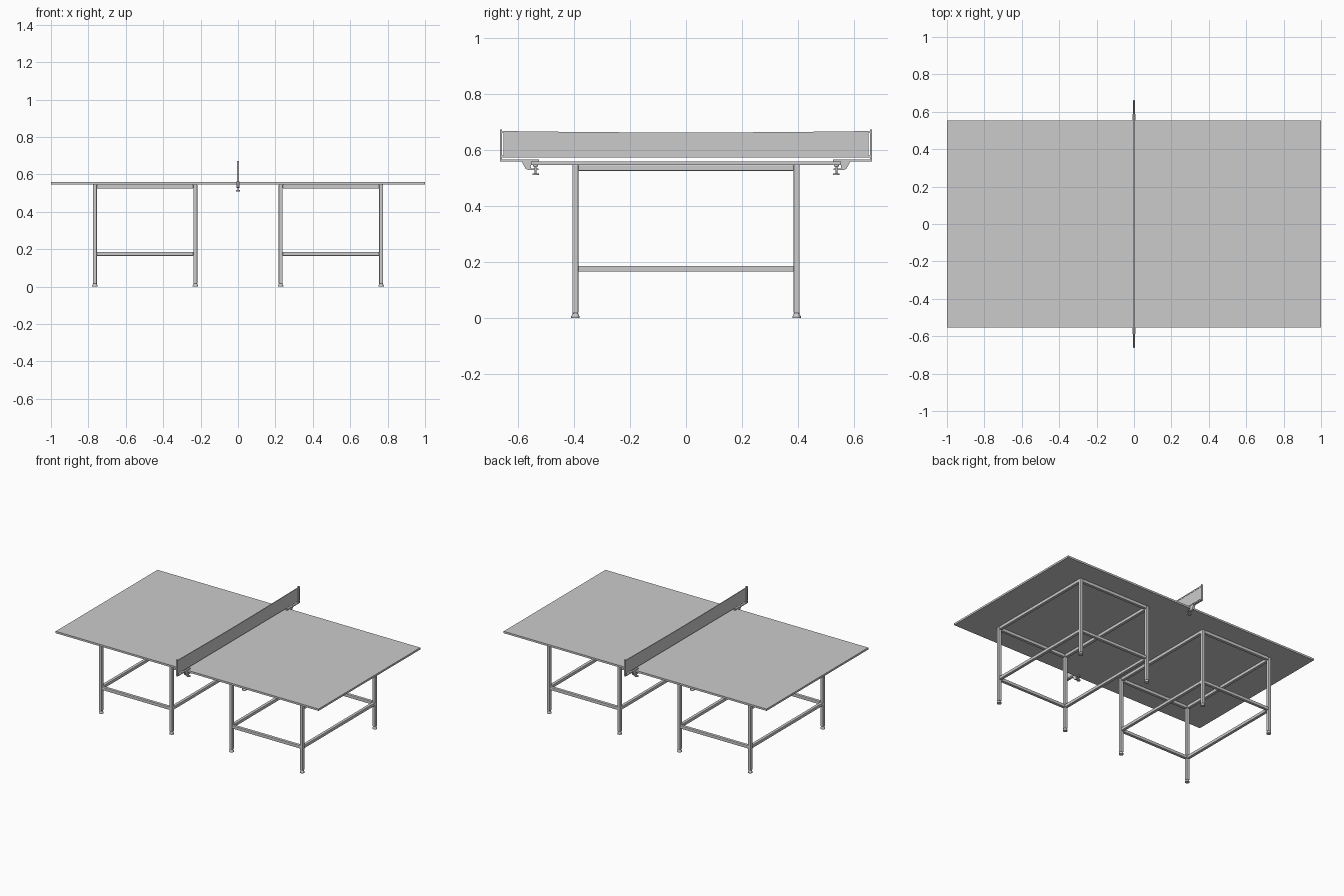
import bpy, bmesh
from mathutils import Vector

if "Cube" in bpy.data.objects:
    bpy.data.objects.remove(bpy.data.objects["Cube"])


def make_object(name, bm):
    bmesh.ops.recalc_face_normals(bm, faces=bm.faces)
    mesh = bpy.data.meshes.new(name)
    bm.to_mesh(mesh)
    bm.free()
    ob = bpy.data.objects.new(name, mesh)
    bpy.context.collection.objects.link(ob)
    return ob


def box(name, lo, hi, bevel=0.0):
    lo, hi = Vector(lo), Vector(hi)
    bm = bmesh.new()
    bmesh.ops.create_cube(bm, size=1)
    for v in bm.verts:
        v.co = (lo + hi) / 2 + Vector(a * b for a, b in zip(v.co, hi - lo))
    ob = make_object(name, bm)
    if bevel:
        mod = ob.modifiers.new("rounded_edges", 'BEVEL')
        mod.width, mod.segments = bevel, 2
    return ob


def cone(name, x, y, z0, z1, r0, r1, sides=16):
    bm = bmesh.new()
    bmesh.ops.create_cone(bm, cap_ends=True, segments=sides,
                          radius1=r0, radius2=r1, depth=z1 - z0)
    bmesh.ops.translate(bm, verts=bm.verts, vec=(x, y, (z0 + z1) / 2))
    for f in bm.faces:
        f.smooth = len(f.verts) == 4
    for e in bm.edges:
        e.smooth = not any(len(f.verts) > 4 for f in e.link_faces)
    return make_object(name, bm)


def extrude_yz(name, points, half):
    bm = bmesh.new()
    face = bm.faces.new([bm.verts.new((-half, y, z)) for y, z in points])
    new = bmesh.ops.extrude_face_region(bm, geom=[face])["geom"]
    bmesh.ops.translate(bm, vec=(2 * half, 0, 0),
                        verts=[g for g in new if isinstance(g, bmesh.types.BMVert)])
    return make_object(name, bm)


TOP, UNDER = 0.559, 0.546
T = 0.0105                      # half width of the frame tube
LEG_Y = 0.395

# playing surface
box("table_top", (-1, -0.553, UNDER), (1, 0.553, TOP))

# two four-legged stands with upper and lower rails
for side, xs in (("left", (-0.765, -0.228)), ("right", (0.228, 0.765))):
    for x in xs:
        for y in (-LEG_Y, LEG_Y):
            box(side + "_leg", (x - T, y - T, 0.016), (x + T, y + T, UNDER), 0.003)
            cone(side + "_foot_pad", x, y, 0, 0.006, 0.015, 0.015)
            cone(side + "_foot", x, y, 0.006, 0.02, 0.014, 0.008)
    for level, z in (("upper", UNDER - T), ("lower", 0.175)):
        for y in (-LEG_Y, LEG_Y):
            box(f"{side}_{level}_long_rail", (xs[0] + T, y - T, z - T),
                (xs[1] - T, y + T, z + T), 0.003)
        for x in xs:
            box(f"{side}_{level}_cross_rail", (x - T, -LEG_Y + T, z - T),
                (x + T, LEG_Y - T, z + T), 0.003)

# net with a slightly sagging top edge and tape
N = 16
ys = [-0.651 + 1.302 * i / N for i in range(N + 1)]


def sag(y):
    return 0.660 + 0.005 * (y / 0.651) ** 2


extrude_yz("net", [(-0.651, 0.573), (0.651, 0.573)]
           + [(y, sag(y)) for y in reversed(ys)], 0.0015)
extrude_yz("net_tape", [(y, sag(y) - 0.006) for y in ys]
           + [(y, sag(y) + 0.002) for y in reversed(ys)], 0.003)

# net posts, arms and screw clamps on both sides
for s, side in ((-1, "front"), (1, "back")):
    def span(name, y0, y1, z0, z1, half):
        a, b = sorted((s * y0, s * y1))
        return box(side + name, (-half, a, z0), (half, b, z1))
    span("_net_post", 0.657, 0.664, TOP, 0.672, 0.006)
    span("_net_hook_top", 0.648, 0.660, 0.660, 0.666, 0.003)
    span("_net_hook_bottom", 0.648, 0.660, 0.573, 0.579, 0.003)
    span("_net_arm", 0.525, 0.664, TOP, 0.565, 0.006)
    extrude_yz(side + "_clamp", [(s * y, z) for y, z in (
        (0.588, 0.561), (0.580, 0.545), (0.572, 0.531), (0.562, 0.528),
        (0.553, 0.528), (0.553, 0.561))], 0.007)
    span("_clamp_jaw", 0.527, 0.556, 0.528, 0.534, 0.007)
    cone(side + "_clamp_pad", 0, s * 0.537, 0.541, UNDER, 0.009, 0.009)
    cone(side + "_clamp_screw", 0, s * 0.537, 0.512, 0.542, 0.0035, 0.0035, 12)
    cone(side + "_clamp_knob", 0, s * 0.537, 0.510, 0.516, 0.012, 0.012)
